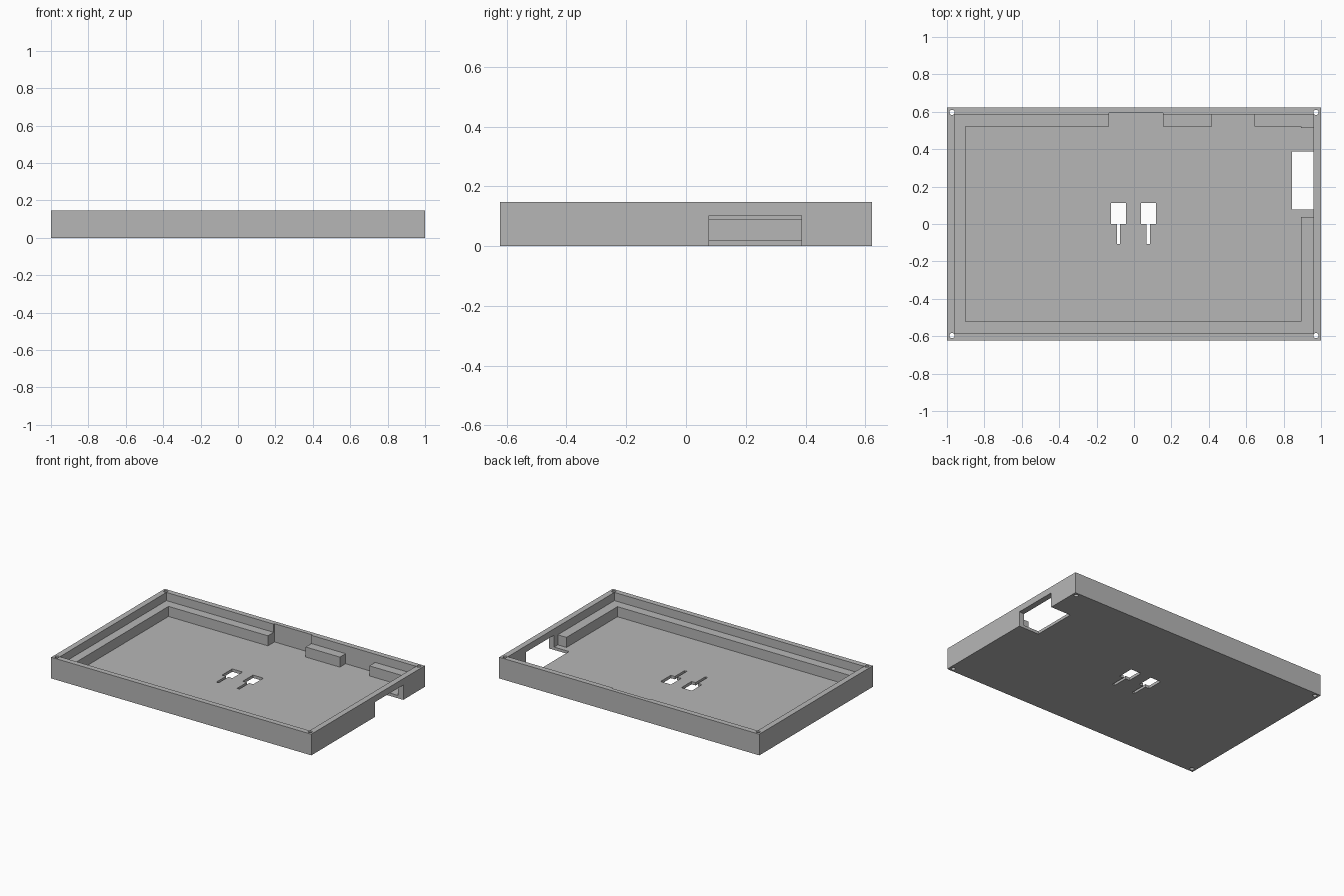
import bpy

if "Cube" in bpy.data.objects:
    bpy.data.objects.remove(bpy.data.objects["Cube"], do_unlink=True)

HALF_Y = 0.623
HEIGHT = 0.147
FLOOR = 0.02
LEDGE = 0.09
ABOVE = HEIGHT + 0.1
BELOW = -0.1

grey = bpy.data.materials.new("plain grey")
grey.use_nodes = True
grey.diffuse_color = (0.47, 0.47, 0.47, 1)
grey.node_tree.nodes["Principled BSDF"].inputs["Base Color"].default_value = grey.diffuse_color


def box(name, x0, x1, y0, y1, z0, z1):
    """Axis-aligned box given by its limits."""
    bpy.ops.mesh.primitive_cube_add(
        size=1, location=((x0 + x1) / 2, (y0 + y1) / 2, (z0 + z1) / 2))
    ob = bpy.context.object
    ob.name = name
    ob.scale = (x1 - x0, y1 - y0, z1 - z0)
    bpy.ops.object.transform_apply(location=True, rotation=False, scale=True)
    ob.data.materials.append(grey)
    return ob


def cut(target, cutter):
    """Subtract the cutter and remove it."""
    mod = target.modifiers.new("cut", "BOOLEAN")
    mod.operation = "DIFFERENCE"
    mod.solver = "EXACT"
    mod.object = cutter
    cutter.hide_render = True
    bpy.context.view_layer.objects.active = target
    bpy.ops.object.modifier_apply(modifier=mod.name)
    bpy.data.objects.remove(cutter, do_unlink=True)


tray = box("tray", -1, 1, -HALF_Y, HALF_Y, 0, HEIGHT)

# Wide upper cavity above the ledge, then the deep cavity inside it
cut(tray, box("upper_cavity", -0.96, 0.96, -0.585, 0.585, LEDGE, ABOVE))
cut(tray, box("deep_cavity", -0.9, 0.893, -0.522, 0.522, FLOOR, ABOVE))

# Breaks in the ledge: back recess, back gap and the bay beside the opening
cut(tray, box("back_recess", -0.135, 0.155, 0.4, 0.594, FLOOR, ABOVE))
cut(tray, box("back_gap", 0.418, 0.645, 0.4, 0.585, FLOOR, ABOVE))
cut(tray, box("side_bay", 0.8, 0.96, 0.037, 0.513, FLOOR, ABOVE))

# Side opening through the wall and the floor next to it
cut(tray, box("side_opening", 0.845, 1.1, 0.077, 0.387, BELOW, 0.103))

# Two hanging slots through the floor
for x in (-0.083, 0.077):
    cut(tray, box("slot_head", x - 0.04, x + 0.04, 0, 0.112, BELOW, 0.05))
    cut(tray, box("slot_stem", x - 0.009, x + 0.009, -0.107, 0.01, BELOW, 0.05))

# Screw holes in the four corners
for sx in (-1, 1):
    for sy in (-1, 1):
        bpy.ops.mesh.primitive_cylinder_add(
            vertices=24, radius=0.014, depth=1, location=(sx * 0.973, sy * 0.597, 0))
        hole = bpy.context.object
        hole.data.materials.append(grey)
        cut(tray, hole)
